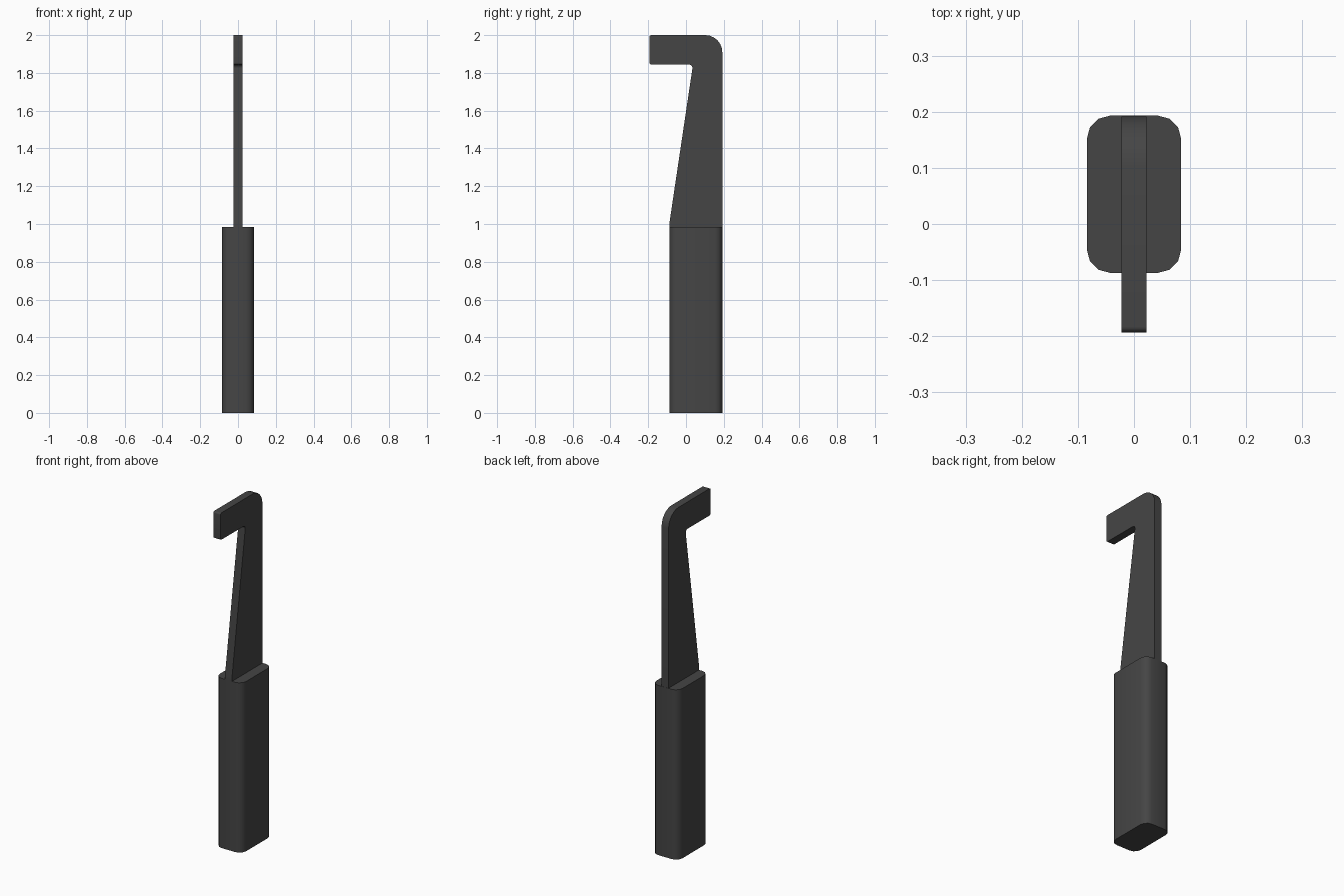
import bpy, bmesh, math
from mathutils import Vector

cube = bpy.data.objects.get("Cube")
if cube:
    bpy.data.objects.remove(cube, do_unlink=True)

# Single dark plastic colour
mat = bpy.data.materials.new("dark_grey")
mat.use_nodes = True
grey = (0.06, 0.06, 0.06, 1)
mat.diffuse_color = grey
bsdf = mat.node_tree.nodes["Principled BSDF"]
bsdf.inputs["Base Color"].default_value = grey
bsdf.inputs["Roughness"].default_value = 0.6


def rounded(corners, steps):
    """Outline of (a, b, radius) corners, each rounded by an arc."""
    out = []
    for i, (a, b, radius) in enumerate(corners):
        p = Vector((a, b))
        if radius == 0:
            out.append(p)
            continue
        u = (Vector(corners[i - 1][:2]) - p).normalized()
        v = (Vector(corners[(i + 1) % len(corners)][:2]) - p).normalized()
        half = u.angle(v) / 2
        centre = p + (u + v).normalized() * radius / math.sin(half)
        start = p + u * radius / math.tan(half) - centre
        end = p + v * radius / math.tan(half) - centre
        sweep = math.pi - 2 * half
        for k in range(steps + 1):
            t = k / steps
            out.append(centre + (start * math.sin((1 - t) * sweep)
                                 + end * math.sin(t * sweep)) / math.sin(sweep))
    return out


def prism(name, outline, place, depth):
    """Extrude an outline along the vector depth."""
    bm = bmesh.new()
    face = bm.faces.new([bm.verts.new(place(p)) for p in outline])
    ext = bmesh.ops.extrude_face_region(bm, geom=[face])
    moved = [g for g in ext["geom"] if isinstance(g, bmesh.types.BMVert)]
    bmesh.ops.translate(bm, verts=moved, vec=depth)
    bmesh.ops.recalc_face_normals(bm, faces=bm.faces)
    mesh = bpy.data.meshes.new(name)
    bm.to_mesh(mesh)
    bm.free()
    mesh.materials.append(mat)
    ob = bpy.data.objects.new(name, mesh)
    bpy.context.collection.objects.link(ob)
    bpy.ops.object.select_all(action="DESELECT")
    ob.select_set(True)
    bpy.context.view_layer.objects.active = ob
    bpy.ops.object.shade_smooth_by_angle(angle=math.radians(35))
    return ob


# Handle: upright bar with rounded corners
W, FRONT, BACK, TOP, R = 0.084, -0.087, 0.193, 0.985, 0.041
prism("handle",
      rounded([(-W, FRONT, R), (W, FRONT, R), (W, BACK, R), (-W, BACK, R)], 3),
      lambda p: (p.x, p.y, 0), (0, 0, TOP))

# Hooked blade: tapered flat plate with a forward arm
T = 0.0225
prism("hooked_blade",
      rounded([(FRONT, TOP, 0), (BACK - 0.001, TOP, 0),
               (BACK - 0.001, 2.0, 0.09), (-0.193, 2.0, 0.01),
               (-0.193, 1.844, 0.01), (0.037, 1.844, 0.018),
               (FRONT, 1.01, 0)], 6),
      lambda p: (-T, p.x, p.y), (2 * T, 0, 0))
